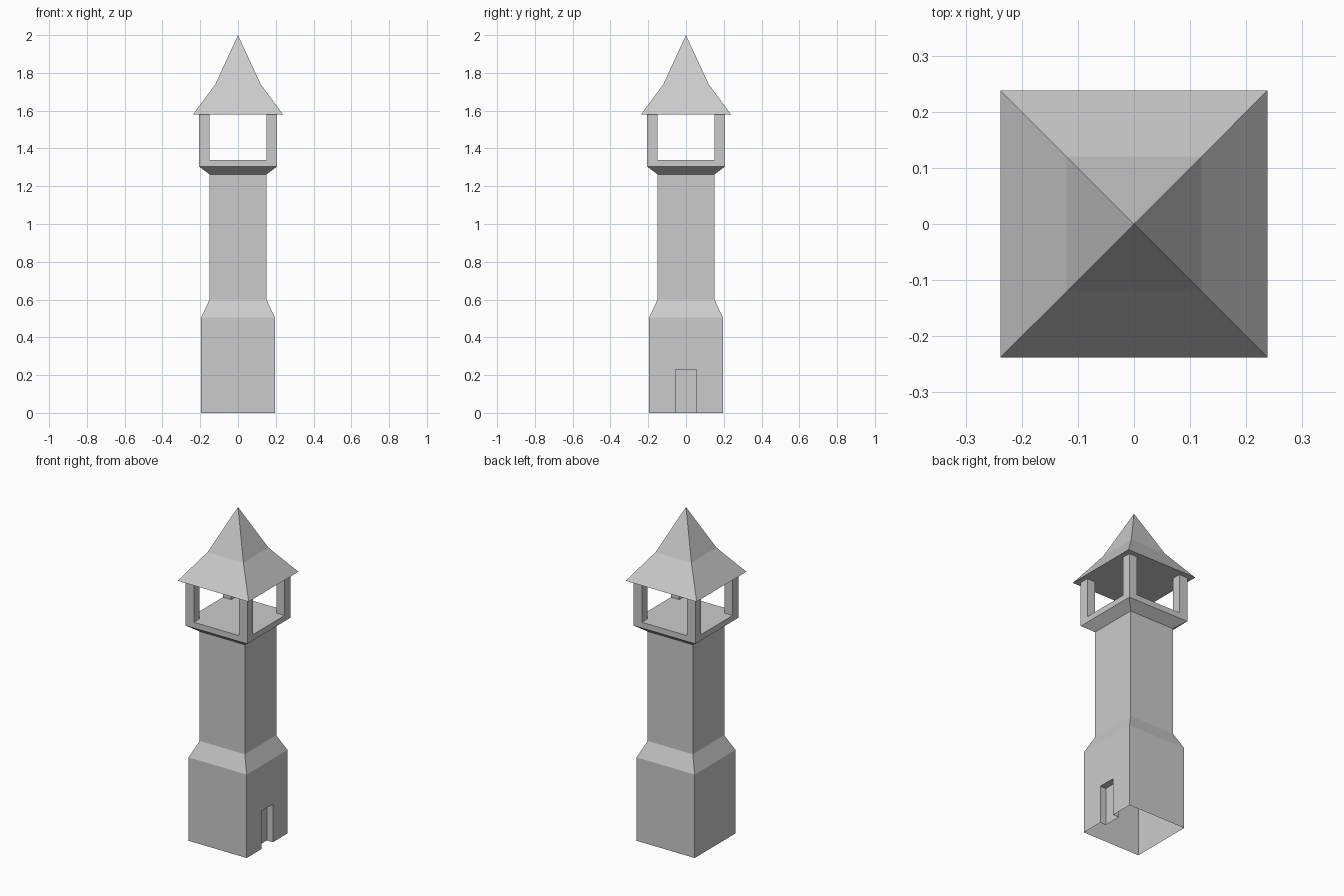
import bpy
import bmesh
from mathutils import Vector

cube = bpy.data.objects.get("Cube")
if cube:
    bpy.data.objects.remove(cube, do_unlink=True)

stone = bpy.data.materials.new("stone_grey")
stone.use_nodes = True
GREY = (0.6, 0.6, 0.6, 1)
stone.diffuse_color = GREY
stone.node_tree.nodes["Principled BSDF"].inputs["Base Color"].default_value = GREY

CORNERS = [(-1, -1), (1, -1), (1, 1), (-1, 1)]


def finish(bm, name):
    mesh = bpy.data.meshes.new(name)
    bm.to_mesh(mesh)
    bm.free()
    mesh.materials.append(stone)
    obj = bpy.data.objects.new(name, mesh)
    bpy.context.collection.objects.link(obj)


def loft(profile, cap_bottom=False, cap_top=False, centre=(0, 0)):
    """Square rings (half width, height) joined by flat walls; zero width makes a point."""
    bm = bmesh.new()
    rings = []
    for half, z in profile:
        if half == 0:
            rings.append([bm.verts.new((centre[0], centre[1], z))] * 4)
        else:
            rings.append([bm.verts.new((centre[0] + x * half, centre[1] + y * half, z))
                          for x, y in CORNERS])
    for low, high in zip(rings, rings[1:]):
        for i in range(4):
            j = (i + 1) % 4
            loop = [low[i], low[j], high[j], high[i]]
            bm.faces.new(list(dict.fromkeys(loop)))
    if cap_bottom:
        bm.faces.new(rings[0][::-1])
    if cap_top:
        bm.faces.new(rings[-1])
    bm.normal_update()
    return bm


def cut_doorway(bm, wall_x, half_width, height, depth):
    """Split the +x base wall around the doorway and push the opening inwards."""
    def middle():
        # The wall face that touches the ground and spans the centre line
        for f in bm.faces:
            ys = [v.co.y for v in f.verts]
            if (all(abs(v.co.x - wall_x) < 1e-4 for v in f.verts)
                    and min(v.co.z for v in f.verts) < 1e-4
                    and min(ys) < 0 < max(ys)):
                return f

    for point, normal in [((0, -half_width, 0), (0, 1, 0)),
                          ((0, half_width, 0), (0, 1, 0)),
                          ((0, 0, height), (0, 0, 1))]:
        face = middle()
        geom = [face] + list(face.edges) + list(face.verts)
        bmesh.ops.bisect_plane(bm, geom=geom, plane_co=point, plane_no=normal)

    door = middle()
    outer = list(door.verts)
    inner = [bm.verts.new(v.co - Vector((depth, 0, 0))) for v in outer]
    bm.faces.new(inner)
    for i in range(len(outer)):
        j = (i + 1) % len(outer)
        if max(outer[i].co.z, outer[j].co.z) > 1e-4:
            bm.faces.new((outer[i], outer[j], inner[j], inner[i]))
    bmesh.ops.delete(bm, geom=[door], context='FACES_ONLY')
    # Drop the threshold edge left without a face
    loose = [e for e in bm.edges if not e.link_faces]
    bmesh.ops.delete(bm, geom=loose, context='EDGES')


# Hollow tower body, open underneath, with flared gallery floor
BASE, SHAFT, GALLERY = 0.195, 0.151, 0.207
FLOOR, EAVES = 1.34, 1.58
tower = loft([(BASE, 0), (BASE, 0.505), (SHAFT, 0.6), (SHAFT, 1.263),
              (GALLERY, 1.305), (GALLERY, FLOOR)], cap_top=True)
cut_doorway(tower, BASE, 0.055, 0.23, 0.04)
finish(tower, "tower_body")

# Four corner posts of the open gallery
post_half = (GALLERY - SHAFT) / 2
offset = SHAFT + post_half
for (x, y), place in zip(CORNERS, ("front_right", "front_left", "back_left", "back_right")):
    post = loft([(post_half, FLOOR), (post_half, EAVES)], centre=(x * offset, y * offset))
    finish(post, "gallery_post_" + place)

# Two-pitch pointed roof with a flat underside
finish(loft([(0.238, EAVES), (0.12, 1.74), (0, 2)], cap_bottom=True), "spire_roof")
